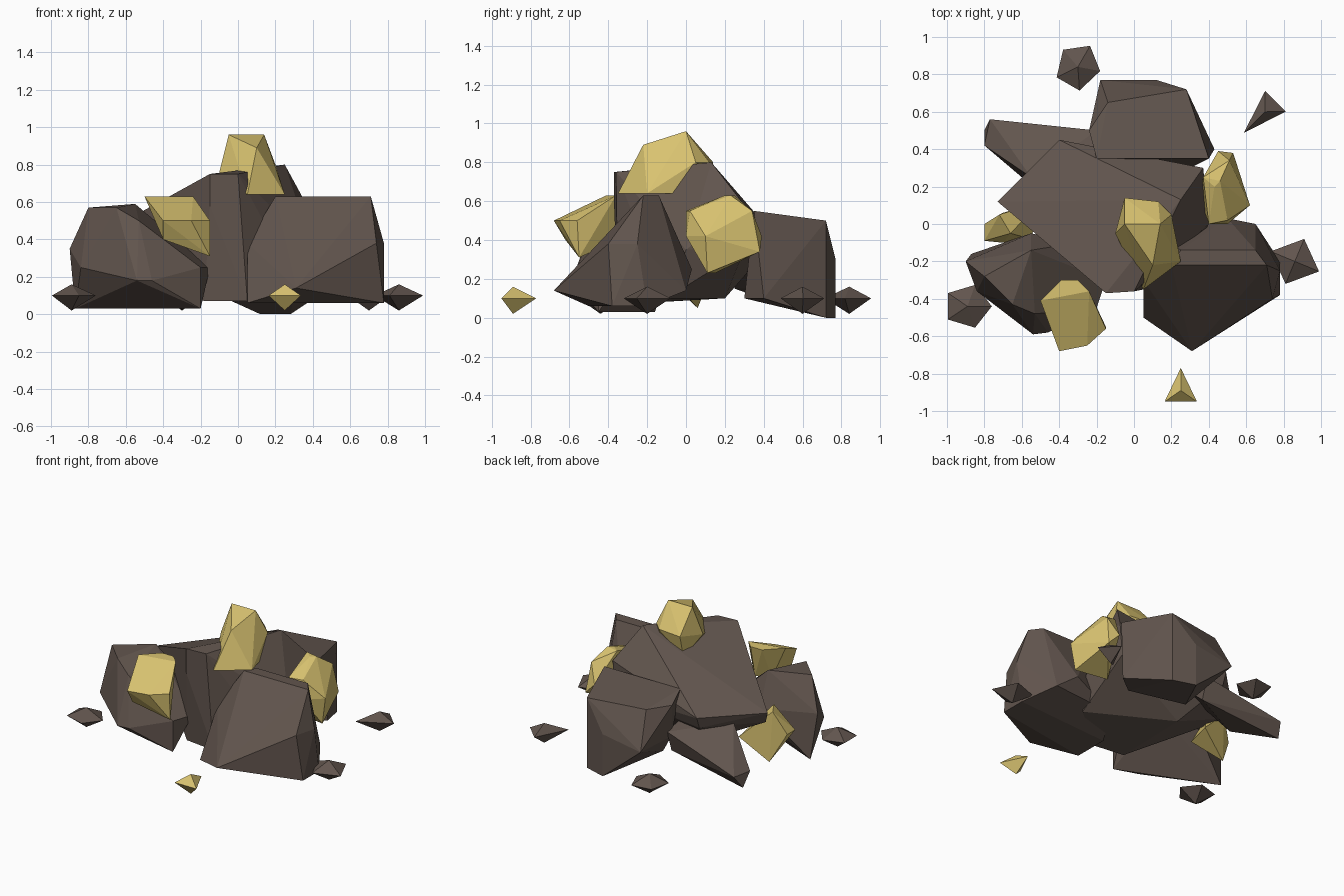
import bpy
import bmesh
from math import cos, sin, pi, radians

default_cube = bpy.data.objects.get("Cube")
if default_cube:
    bpy.data.objects.remove(default_cube, do_unlink=True)


def make_material(name, colour):
    material = bpy.data.materials.new(name)
    material.use_nodes = True
    material.diffuse_color = (*colour, 1)
    shader = material.node_tree.nodes["Principled BSDF"]
    shader.inputs["Base Color"].default_value = (*colour, 1)
    shader.inputs["Roughness"].default_value = .9
    return material


stone = make_material("dark brown stone", (.12, .09, .075))
gold = make_material("pale gold", (.7, .55, .165))


def level(height, *spots):
    """Corners of one horizontal cross-section."""
    return [(x, y, height) for x, y in spots]


def faceted_chunk(name, material, *levels):
    """Wrap a chipped, flat-sided chunk around its stacked cross-sections."""
    bm = bmesh.new()
    for corners in levels:
        for corner in corners:
            bm.verts.new(corner)
    hull = bmesh.ops.convex_hull(bm, input=bm.verts)
    leftovers = {item for key in ("geom_interior", "geom_unused")
                 for item in hull[key] if isinstance(item, bmesh.types.BMVert)}
    bmesh.ops.delete(bm, geom=list(leftovers), context='VERTS')
    # Merge nearly coplanar triangles into broad facets
    bmesh.ops.dissolve_limit(bm, angle_limit=radians(3),
                             verts=bm.verts, edges=bm.edges)
    bmesh.ops.recalc_face_normals(bm, faces=bm.faces)
    mesh = bpy.data.meshes.new(name)
    bm.to_mesh(mesh)
    bm.free()
    mesh.materials.append(material)
    chunk = bpy.data.objects.new(name, mesh)
    bpy.context.collection.objects.link(chunk)


def pebble(name, material, centre, length, width, turn, sides):
    """A low double pyramid: a belt of corners with a point above and below."""
    cx, cy = centre
    belt = []
    for i in range(sides):
        angle = 2 * pi * i / sides
        along, across = length * cos(angle), width * sin(angle)
        belt.append((cx + along * cos(turn) - across * sin(turn),
                     cy + along * sin(turn) + across * cos(turn)))
    faceted_chunk(name, material, level(.02, centre), level(.1, *belt),
                  level(.16, centre))


# Large boulders
faceted_chunk(
    "central_slab", stone,
    level(.07, (-.18, -.32), (.05, -.35)),
    level(.1, (.35, -.1), (-.2, .2)),
    level(.35, (-.4, .42), (-.7, .1), (.4, 0), (.35, .3)),
    level(.43, (-.4, .45), (-.73, .12)),
    level(.58, (-.15, -.37), (.37, .3)),
    level(.75, (-.15, -.37), (0, -.36)),
    level(.8, (.25, .13)))

faceted_chunk(
    "front_right_boulder", stone,
    level(.03, (-.87, -.16), (-.2, -.45)),
    level(.18, (-.54, -.59), (-.46, -.58)),
    level(.25, (-.15, -.3), (-.2, -.45), (-.84, -.36)),
    level(.35, (-.9, -.2), (-.55, -.05), (-.3, -.1)),
    level(.5, (-.53, -.48)),
    level(.57, (-.8, -.28), (-.65, -.43)),
    level(.59, (-.55, -.14)))

faceted_chunk(
    "front_left_boulder", stone,
    level(.06, (.05, -.5), (.05, -.25), (.78, -.38), (.78, -.2), (.3, -.4)),
    level(.14, (.31, -.68), (.65, 0), (.15, -.05)),
    level(.25, (.5, .03)),
    level(.38, (.05, -.3), (.74, -.4), (.78, -.25)),
    level(.63, (.2, -.22), (.71, -.22), (.25, -.14), (.65, -.14)))

faceted_chunk(
    "back_boulder", stone,
    level(0, (.12, .77), (.28, .72)),
    level(.1, (.43, .4), (.3, .3), (-.1, .4)),
    level(.25, (-.18, .77), (-.2, .45)),
    level(.3, (.12, .77)),
    level(.5, (-.14, .65), (-.24, .5), (.28, .72)),
    level(.55, (.4, .35), (-.2, .35)))

faceted_chunk(
    "back_right_wedge", stone,
    level(.06, (-.8, .5)),
    level(.15, (-.8, .42), (-.77, .56), (-.6, .25), (-.2, .45)),
    level(.3, (-.2, .5)),
    level(.37, (-.55, .25), (-.2, .2)))

# Gold chunks wedged between the boulders
faceted_chunk(
    "top_nugget", gold,
    level(.64, (.05, -.35), (.25, -.2), (.2, 0), (-.05, .1)),
    level(.76, (-.1, -.05)),
    level(.8, (-.05, .14), (.13, .12), (.2, .05)),
    level(.89, (.1, -.22)),
    level(.96, (-.05, 0), (.14, 0)))

faceted_chunk(
    "front_nugget", gold,
    level(.31, (-.15, -.55)),
    level(.4, (-.4, -.62), (-.3, -.35), (-.4, -.4)),
    level(.5, (-.4, -.68), (-.25, -.65), (-.15, -.56)),
    level(.63, (-.5, -.41), (-.39, -.3), (-.3, -.3), (-.24, -.36)))

faceted_chunk(
    "left_nugget", gold,
    level(.23, (.59, .11), (.35, .15)),
    level(.34, (.53, .38)),
    level(.42, (.5, 0), (.62, .1), (.45, .39)),
    level(.55, (.4, 0), (.5, .02), (.51, .34)),
    level(.63, (.37, .25), (.43, .2), (.46, .23)))

faceted_chunk(
    "right_nugget", gold,
    level(.05, (-.7, .06)),
    level(.2, (-.5, .12), (-.55, -.08), (-.7, -.1)),
    level(.25, (-.8, 0), (-.8, -.09)),
    level(.41, (-.72, .05), (-.66, -.05)))

# Loose pieces scattered around the pile
pebble("gold_pebble", gold, (.25, -.89), .12, .1, pi / 2, 3)
pebble("front_right_pebble", stone, (-.89, -.44), .13, .12, 0, 5)
pebble("left_pebble", stone, (.86, -.2), .14, .13, -pi / 8, 4)
pebble("back_left_pebble", stone, (.7, .6), .16, .09, pi * 5 / 4, 3)
pebble("back_pebble", stone, (-.3, .84), .13, .12, pi / 3, 5)
